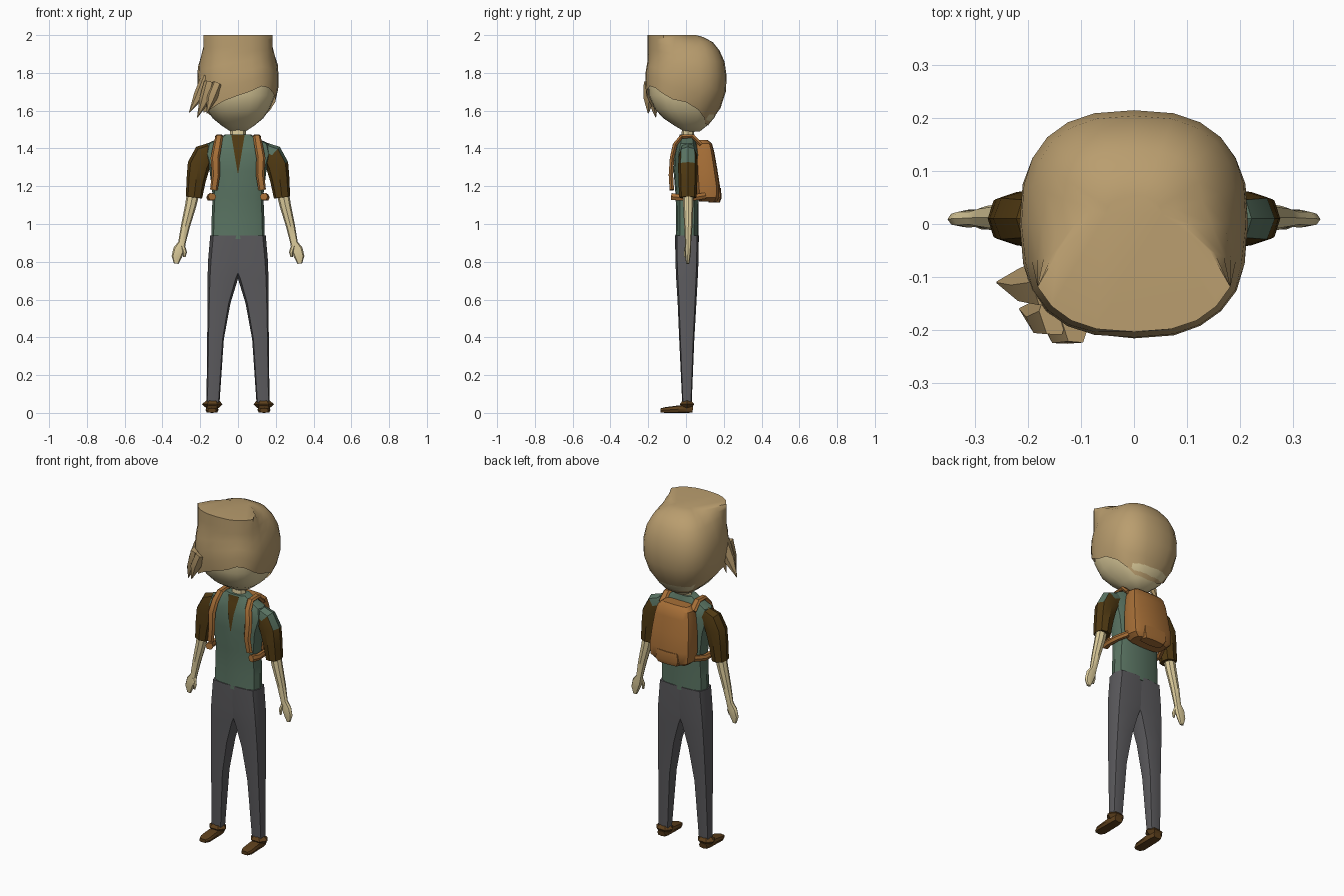
import bpy, bmesh, math
from mathutils import Vector

cube = bpy.data.objects.get("Cube")
if cube:
    bpy.data.objects.remove(cube)


def material(name, code):
    """Flat material from an sRGB hex code."""
    lin = [(int(code[i:i + 2], 16) / 255) ** 2.2 for i in (0, 2, 4)] + [1]
    m = bpy.data.materials.new(name)
    m.use_nodes = True
    m.diffuse_color = lin
    m.node_tree.nodes["Principled BSDF"].inputs["Base Color"].default_value = lin
    return m


HAIR = material("tan hair", "B89C6E")
SKIN = material("skin", "DCCB9A")
GREEN = material("green vest", "5A7362")
GREY = material("grey cloth", "5C5B5E")
BROWN = material("dark brown cloth", "513C19")
LEATHER = material("orange leather", "A66F3A")
SHOE = material("shoe brown", "5E4222")


def finish(name, bm, mats, rule=None, angle=35):
    bmesh.ops.recalc_face_normals(bm, faces=bm.faces)
    me = bpy.data.meshes.new(name)
    bm.to_mesh(me)
    bm.free()
    ob = bpy.data.objects.new(name, me)
    bpy.context.collection.objects.link(ob)
    for m in mats:
        me.materials.append(m)
    if rule:
        for p in me.polygons:
            p.material_index = rule(p.center)
    bpy.ops.object.select_all(action='DESELECT')
    ob.select_set(True)
    bpy.context.view_layer.objects.active = ob
    bpy.ops.object.shade_smooth_by_angle(angle=math.radians(angle))
    return ob


def skin_rings(bm, rings, caps=(True, True)):
    """Bridge equal rings of points with quads."""
    rows = [[bm.verts.new(p) for p in r] for r in rings]
    n = len(rows[0])
    for a, b in zip(rows, rows[1:]):
        for i in range(n):
            j = (i + 1) % n
            bm.faces.new((a[i], a[j], b[j], b[i]))
    for cap, row in zip(caps, (rows[0], rows[-1])):
        if cap:
            bm.faces.new(row)


def power(v, e):
    return math.copysign(abs(v) ** e, v)


def sweep(name, pts, mats, n=8, e=0.7, flat=False, s=1, turn=0.0, rule=None, angle=35):
    """Sweep a superellipse along (x, y, z, rx, ry); s=-1 mirrors it."""
    c = [Vector(p[:3]) for p in pts]
    rings = []
    for i, p in enumerate(pts):
        t = c[min(i + 1, len(c) - 1)] - c[max(i - 1, 0)]
        t = Vector((0, 0, 1)) if flat else t.normalized()
        u = Vector((1, 0, 0))
        u = (u - t * u.dot(t)).normalized()
        v = t.cross(u)
        ring = []
        for k in range(n):
            a = math.tau * (k + turn) / n
            q = c[i] + u * p[3] * power(math.cos(a), e) + v * p[4] * power(math.sin(a), e)
            ring.append((q.x * s, q.y, q.z))
        rings.append(ring)
    bm = bmesh.new()
    skin_rings(bm, rings)
    return finish(name, bm, mats, rule, angle)


def lerp(table, v):
    for (a, p), (b, q) in zip(table, table[1:]):
        if v <= b:
            return p + (q - p) * max(0, (v - a) / (b - a))
    return table[-1][1]


# Head: shared silhouette for skull and hair
PROFILE = [(1.49, .2), (1.52, .42), (1.56, .66), (1.61, .83), (1.68, .97), (1.75, 1),
           (1.84, .98), (1.91, .85), (1.96, .68), (1.985, .5), (2.0, .25)]


def head_point(a, z, scale=1.0, hang=0.0):
    f = lerp(PROFILE, z)
    f = (f + (max(f, .94) - f) * hang) * scale
    x, y = power(math.sin(a), .78), -power(math.cos(a), .78)
    back = .01 + .03 * max(0, (1.62 - z) / .12) * (1 - hang)
    return (x * f * .212, y * f * .212 + back - .01, z)


N = 24
AZ = [math.tau * k / N - math.pi for k in range(N)]
bm = bmesh.new()
skin_rings(bm, [[head_point(a, z, .96) for a in AZ]
                for z in (1.49, 1.52, 1.56, 1.61, 1.68, 1.78, 1.88)])
finish("head", bm, [SKIN], angle=50)

# Hair cap with a swept, uneven hem
HEM = [(-180, 1.52), (-135, 1.53), (-110, 1.57), (-90, 1.62), (-75, 1.65), (-60, 1.59),
       (-45, 1.60), (0, 1.68), (36, 1.74), (60, 1.69), (75, 1.66), (95, 1.64),
       (115, 1.57), (135, 1.53), (180, 1.52)]
ROWS = 9
rings = []
for r in range(ROWS):
    ring = []
    for a in AZ:
        d = math.degrees(a)
        hem = lerp(HEM, d)
        z = hem + (2.0 - hem) * math.sin(math.pi / 2 * r / (ROWS - 1))
        ring.append(head_point(a, z, 1.02, max(0, min(1, (100 - abs(d)) / 40))))
    rings.append(ring)
bm = bmesh.new()
skin_rings(bm, rings, (False, True))
finish("hair", bm, [HAIR], angle=50)

# Loose locks at the right temple
LOCKS = [((-.165, -.11, 1.78), (-.205, -.115, 1.68), (-.258, -.11, 1.59)),
         ((-.15, -.165, 1.75), (-.175, -.175, 1.66), (-.215, -.16, 1.565)),
         ((-.11, -.18, 1.74), (-.14, -.195, 1.67), (-.165, -.2, 1.585))]
for i, (a, b, c) in enumerate(LOCKS):
    sweep(f"hair_lock_{i + 1}", [(*a, .03, .05), (*b, .03, .035), (*c, .002, .002)],
          [HAIR], n=6, e=1)

# Neck and torso
sweep("neck", [(0, .01, 1.42, .052, .035), (0, .01, 1.48, .042, .033),
               (0, .015, 1.54, .042, .035)], [SKIN], e=1, flat=True)
TORSO = [(.92, .142, -.055, .065), (1.02, .14, -.052, .065), (1.15, .134, -.055, .068),
         (1.28, .15, -.066, .07), (1.37, .178, -.062, .068), (1.425, .165, -.048, .058),
         (1.455, .1, -.038, .05), (1.475, .066, -.034, .045)]
sweep("vest", [(0, (f + b) / 2, z, w, (b - f) / 2) for z, w, f, b in TORSO],
      [GREEN], n=12, e=.65, flat=True)

# Dark shirt showing in the vest opening
front = [(z, f) for z, w, f, b in TORSO]
bm = bmesh.new()
left, right = [], []
for z in (1.27, 1.32, 1.37, 1.425, 1.455, 1.47):
    w = .002 + .033 * (z - 1.27) / .2
    y = lerp(front, z) - .005
    left.append(bm.verts.new((w, y, z)))
    right.append(bm.verts.new((-w, y, z)))
for i in range(len(left) - 1):
    bm.faces.new((right[i], left[i], left[i + 1], right[i + 1]))
finish("shirt_opening", bm, [BROWN])

for side, s in (("left", 1), ("right", -1)):
    # Sleeve, with the vest reaching over the left shoulder
    sweep(side + "_sleeve", [(.13, .01, 1.385, .05, .04), (.18, .01, 1.365, .06, .048),
                             (.208, .01, 1.31, .06, .052), (.222, .01, 1.23, .051, .05),
                             (.233, .01, 1.14, .043, .046)],
          [BROWN, GREEN], s=s, e=.85,
          rule=lambda c: int(c.x > 0 and c.z + c.x * .4 > 1.435))
    # Forearm and hand
    sweep(side + "_arm", [(.23, .012, 1.2, .034, .03), (.25, .012, 1.1, .03, .027),
                          (.278, .012, .99, .024, .022), (.297, .011, .9, .02, .016),
                          (.312, .01, .865, .031, .017), (.325, .009, .825, .027, .014),
                          (.327, .009, .79, .012, .008)], [SKIN], s=s, e=.9)
    sweep(side + "_thumb", [(.293, .004, .885, .012, .011), (.281, -.002, .85, .011, .01),
                            (.284, -.004, .825, .006, .006)], [SKIN], n=6, e=1, s=s)
    # Trouser leg: height, inner x, outer x, front, back
    LEG = [(.05, .098, .167, -.02, .03), (.39, .075, .163, -.036, .044),
           (.58, .04, .162, -.044, .055), (.71, .0, .161, -.052, .062),
           (.8, -.04, .159, -.056, .066), (.94, -.06, .147, -.058, .068)]
    sweep(side + "_trouser_leg", [((i + o) / 2, (f + b) / 2, z, (o - i) / 2, (b - f) / 2)
                                  for z, i, o, f, b in LEG],
          [GREY], e=.5, flat=True, s=s)
    # Shoe and flared ankle cuff
    sweep(side + "_shoe", [(.137, .036, .018, .026, .016), (.137, .01, .022, .032, .022),
                           (.137, -.05, .019, .033, .019), (.138, -.11, .015, .034, .015),
                           (.138, -.135, .013, .022, .011)], [SHOE], e=.55, s=s)
    sweep(side + "_ankle_cuff", [(.136, .005, .025, .032, .03), (.136, .005, .046, .055, .044),
                                 (.134, .005, .066, .033, .026)],
          [SHOE], n=6, e=1, flat=True, s=s, angle=20)
    # Backpack strap over the shoulder and round under the arm
    sweep(side + "_strap", [(.1, .08, 1.42, .024, .012), (.1, .035, 1.465, .022, .012),
                            (.1, -.025, 1.462, .02, .012), (.108, -.058, 1.42, .022, .013),
                            (.121, -.074, 1.35, .024, .013), (.117, -.08, 1.26, .022, .013),
                            (.128, -.075, 1.18, .02, .013)], [LEATHER], n=6, e=.8, s=s)
    sweep(side + "_lower_strap", [(.137, -.074, 1.145, .022, .02), (.15, -.03, 1.14, .018, .018),
                                  (.148, .04, 1.14, .014, .018), (.12, .1, 1.15, .014, .018)],
          [LEATHER], n=6, e=.8, s=s)

# Backpack: height, half width, front, back
PACK = [(1.12, .105, .07, .165), (1.14, .13, .055, .178), (1.2, .135, .05, .18),
        (1.29, .128, .045, .166), (1.38, .118, .045, .15), (1.425, .108, .045, .138),
        (1.445, .085, .05, .115)]
sweep("backpack", [(0, (f + b) / 2, z, w, (b - f) / 2) for z, w, f, b in PACK],
      [LEATHER], n=12, e=.5, flat=True)
sweep("backpack_pocket", [(0, .15, 1.115, .07, .03), (0, .155, 1.14, .085, .034),
                          (0, .15, 1.19, .08, .034)], [LEATHER], e=.5, flat=True)
